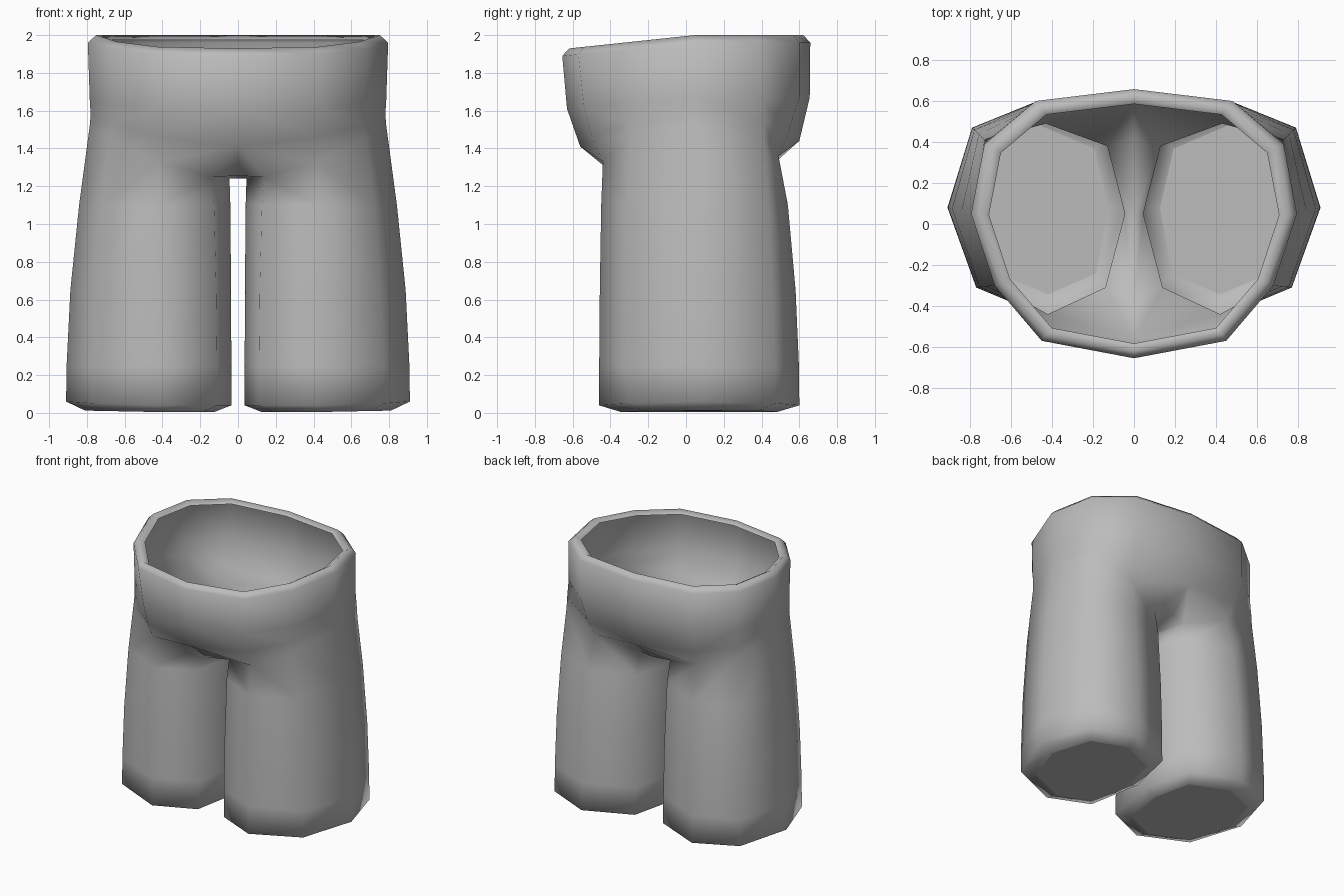
import bpy, bmesh
from mathutils import Vector

cube = bpy.data.objects.get("Cube")
if cube:
    bpy.data.objects.remove(cube, do_unlink=True)

mat = bpy.data.materials.new("plain grey")
mat.use_nodes = True
grey = (0.5, 0.5, 0.5, 1)
mat.diffuse_color = grey
mat.node_tree.nodes["Principled BSDF"].inputs["Base Color"].default_value = grey

bm = bmesh.new()


def ring(points):
    return [bm.verts.new(p) for p in points]


def bridge(a, b, closed=False):
    n = len(a)
    for i in range(n if closed else n - 1):
        j = (i + 1) % n
        bm.faces.new((a[i], b[i], b[j], a[j]))


def rim_height(y):
    return min(2.0, 1.995 + 0.1 * y)


# Half waist outline, running from the front centre round the side to the back centre
waist = [(0, -.655), (.45, -.57), (.68, -.3), (.795, .05), (.73, .39), (.48, .6), (0, .658)]


def rim_ring(scale, drop):
    return ring((x * scale, y * scale, rim_height(y) - drop) for x, y in waist)


# Rolled waistband: inner lip, top, outer edge
inner = rim_ring(.89, .025)
crown = rim_ring(.945, 0)
outer = rim_ring(1, .04)

# Hips and belly
hip = ring([(0, -.63, 1.61), (.43, -.54, 1.62), (.67, -.3, 1.64), (.785, .05, 1.66),
            (.72, .4, 1.67), (.48, .6, 1.67), (0, .655, 1.67)])
belly = ring([(0, -.56, 1.41), (.42, -.5, 1.46), (.67, -.3, 1.53), (.78, .05, 1.58),
              (.725, .41, 1.54), (.46, .54, 1.48), (0, .6, 1.44)])
for a, b in ((inner, crown), (crown, outer), (outer, hip), (hip, belly)):
    bridge(a, b)

# Leg top: front, round the outside to the back, then back along the inside
leg_top = [Vector(p) for p in (
    (.42, -.44, 1.33), (.68, -.3, 1.45), (.785, .05, 1.52), (.73, .41, 1.46),
    (.43, .49, 1.36), (.13, .38, 1.27), (.045, .05, 1.24), (.14, -.31, 1.25))]
leg_end = [Vector(p) for p in (
    (.41, -.46, .04), (.77, -.31, .05), (.91, .08, .06), (.79, .47, .05),
    (.47, .6, .04), (.12, .45, .04), (.035, .08, .04), (.11, -.33, .04))]
top = ring(leg_top)
bridge(belly[1:6], top[:5])

# Crotch
front, middle, back = ring([(0, -.37, 1.255), (0, .05, 1.24), (0, .42, 1.28)])
for face in ((belly[0], front, top[7]), (belly[0], top[7], top[0], belly[1]),
             (front, middle, top[6], top[7]), (middle, back, top[5], top[6]),
             (back, belly[6], top[5]), (belly[6], belly[5], top[4], top[5])):
    bm.faces.new(face)

# Leg rings, flaring down to the hem
last = top
for height, flare in ((1.1, .45), (.65, .82), (.25, .98), (0, 1)):
    pts = []
    for a, b in zip(leg_top, leg_end):
        p = a.lerp(b, flare)
        p.z = height or b.z
        pts.append(p)
    new = ring(pts)
    bridge(last, new, closed=True)
    last = new

# Rounded hem and flat sole
centre = sum(leg_end, Vector()) / len(leg_end)
sole = []
for p in leg_end:
    q = centre.lerp(p, .78)
    q.z = 0.004 + 0.02 * max(0, q.x - .4)
    sole.append(q)
sole = ring(sole)
bridge(last, sole, closed=True)
cap = bm.faces.new(sole)

# Mirror to the other side and weld the centre line
half = bm.verts[:] + bm.edges[:] + bm.faces[:]
copy = bmesh.ops.duplicate(bm, geom=half)["geom"]
for v in copy:
    if isinstance(v, bmesh.types.BMVert):
        v.co.x = -v.co.x
bmesh.ops.reverse_faces(bm, faces=[f for f in copy if isinstance(f, bmesh.types.BMFace)])
bmesh.ops.remove_doubles(bm, verts=bm.verts[:], dist=0.0005)
bmesh.ops.recalc_face_normals(bm, faces=bm.faces[:])
for f in bm.faces:
    f.smooth = len(f.verts) < 8
    if not f.smooth and f.normal.z > 0:
        bmesh.ops.reverse_faces(bm, faces=bm.faces[:])

mesh = bpy.data.meshes.new("trousers")
bm.to_mesh(mesh)
bm.free()
mesh.materials.append(mat)
trousers = bpy.data.objects.new("trousers", mesh)
bpy.context.collection.objects.link(trousers)
